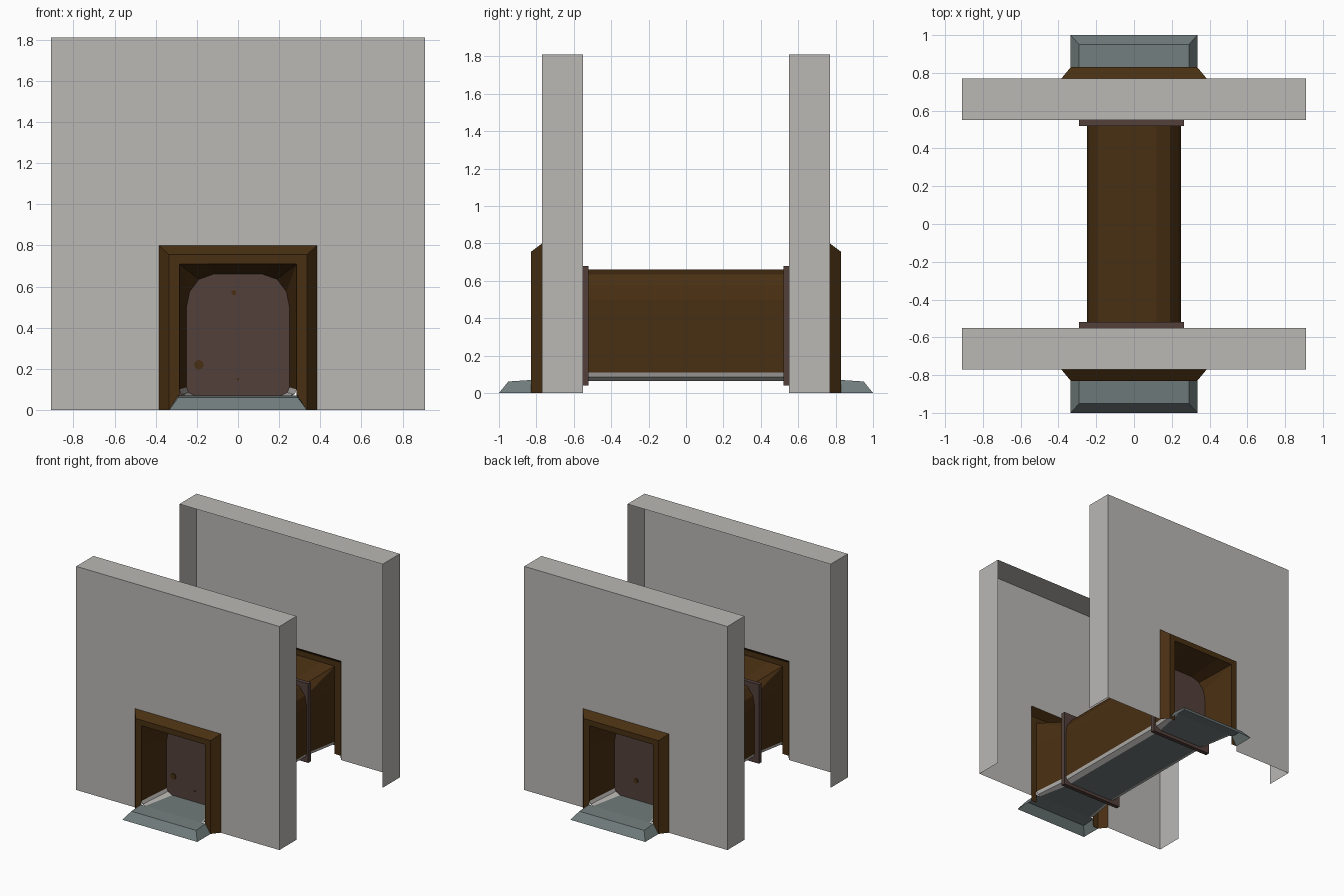
import bpy, bmesh, math

if "Cube" in bpy.data.objects:
    bpy.data.objects.remove(bpy.data.objects["Cube"])


def mat(name, c):
    m = bpy.data.materials.new(name)
    m.diffuse_color = (*c, 1)
    m.use_nodes = True
    m.node_tree.nodes["Principled BSDF"].inputs["Base Color"].default_value = m.diffuse_color
    return m


PLASTER = mat("pale_plaster", (0.49, 0.48, 0.46))
BROWN = mat("dark_brown", (0.065, 0.028, 0.006))
PLUM = mat("plum_brown", (0.085, 0.051, 0.043))
STEEL = mat("blue_grey", (0.165, 0.20, 0.20))


def build(name, verts, faces, mats, idx=None):
    me = bpy.data.meshes.new(name)
    me.from_pydata(verts, [], faces)
    for m in mats:
        me.materials.append(m)
    for i, p in enumerate(me.polygons):
        p.material_index = idx[i] if idx else 0
    bm = bmesh.new()
    bm.from_mesh(me)
    bmesh.ops.remove_doubles(bm, verts=bm.verts, dist=1e-4)
    bmesh.ops.recalc_face_normals(bm, faces=bm.faces)
    bm.to_mesh(me)
    bm.free()
    ob = bpy.data.objects.new(name, me)
    bpy.context.collection.objects.link(ob)
    return ob


def loft(name, rings, mats, closed=False, strip_mat=None):
    """Join equal-length rings of points with quads."""
    n = len(rings[0])
    verts = [p for r in rings for p in r]
    faces, idx = [], []
    for k in range(len(rings) - 1):
        for i in range(n if closed else n - 1):
            j = (i + 1) % n
            faces.append((k * n + i, k * n + j, (k + 1) * n + j, (k + 1) * n + i))
            idx.append(strip_mat[i] if strip_mat else 0)
    return build(name, verts, faces, mats, idx)


def arch(w, h, y):
    return [(-w, y, 0), (-w, y, h), (w, y, h), (w, y, 0)]


def ring(half, y):
    """Mirror a half profile (bottom to top) into a closed loop."""
    return [(x, y, z) for x, z in half] + [(-x, y, z) for x, z in reversed(half)]


def box(name, x0, x1, y0, y1, z0, z1, m):
    v = [(x, y, z) for x in (x0, x1) for y in (y0, y1) for z in (z0, z1)]
    f = [(0, 1, 3, 2), (4, 6, 7, 5), (0, 4, 5, 1), (2, 3, 7, 6), (0, 2, 6, 4), (1, 5, 7, 3)]
    return build(name, v, f, [m])


def disc(name, x, y, z, r):
    n = 8
    v = [(x + r * math.cos(2 * math.pi * i / n), y + d, z + r * math.sin(2 * math.pi * i / n))
         for d in (-0.004, 0.004) for i in range(n)]
    f = [tuple(range(n)), tuple(range(n, 2 * n))]
    f += [(i, (i + 1) % n, n + (i + 1) % n, n + i) for i in range(n)]
    build(name, v, f, [BROWN])


# Passage section: flat floor, pale lower chamfers, brown rounded top
inner = [(0.20, 0.065), (0.24, 0.085), (0.25, 0.11), (0.25, 0.50),
         (0.235, 0.575), (0.19, 0.635), (0.12, 0.66)]
outer = [(0.25, 0.07), (0.275, 0.075), (0.285, 0.10), (0.285, 0.55),
         (0.285, 0.71), (0.285, 0.71), (0.15, 0.71)]
strips = [1, 1] + [0] * 9 + [1, 1, 2]
skins = [BROWN, PLASTER, STEEL]
loft("tunnel", [ring(inner, -0.52), ring(inner, 0.52)], skins, True, strips)

for s, side in ((-1, "front"), (1, "back")):
    # Hollow wall shell, open on the inner side, with doorway hole
    loft(side + "_wall", [arch(0.385, 0.80, s * 0.77), arch(0.91, 1.81, s * 0.77),
                          arch(0.91, 1.81, s * 0.55)], [PLASTER])
    # Bevelled door surround
    loft(side + "_door_frame", [arch(0.385, 0.80, s * 0.77), arch(0.335, 0.755, s * 0.83),
                                arch(0.285, 0.71, s * 0.83)], [BROWN])
    # Lining from the frame to the tunnel
    loft(side + "_lining", [ring(outer, s * 0.83), ring(inner, s * 0.555)], skins, True, strips)
    # Door plate
    box(side + "_door", -0.29, 0.265, *sorted((s * 0.52, s * 0.553)), 0.04, 0.68, PLUM)
    # Ramp with sloped edges
    low = [(-0.335, s * 0.83, 0), (-0.335, s, 0), (0.335, s, 0), (0.335, s * 0.83, 0)]
    top = [(-0.29, s * 0.83, 0.07), (-0.29, s * 0.95, 0.062),
           (0.29, s * 0.95, 0.062), (0.29, s * 0.83, 0.07)]
    build(side + "_ramp", low + top,
          [(0, 1, 5, 4), (1, 2, 6, 5), (2, 3, 7, 6), (4, 5, 6, 7)], [STEEL])

# Small door marks
disc("front_latch", -0.19, -0.555, 0.22, 0.024)
disc("front_upper_stud", -0.02, -0.555, 0.57, 0.013)
disc("front_lower_stud", 0.0, -0.555, 0.15, 0.007)
disc("back_latch", 0.06, 0.555, 0.22, 0.02)
